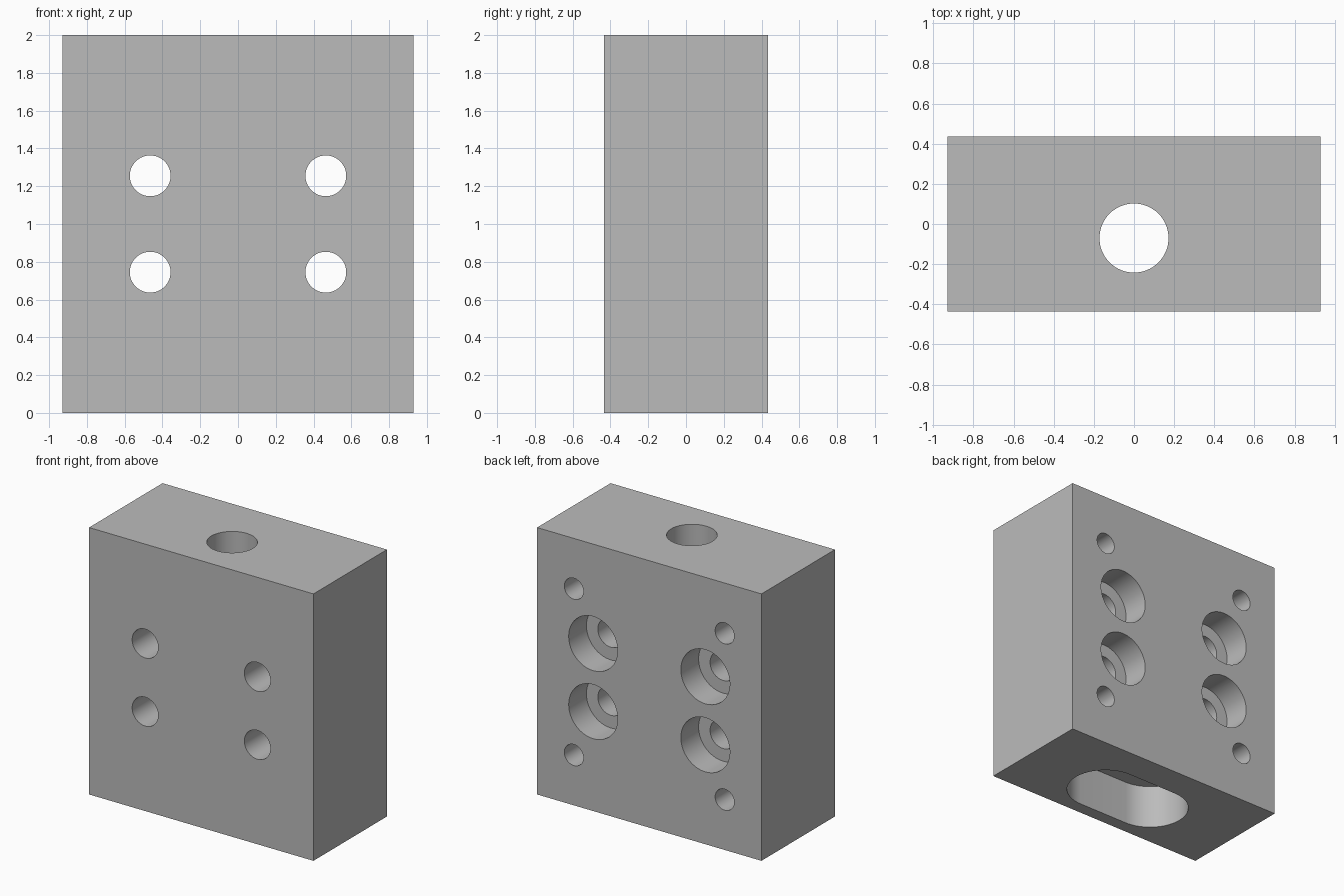
import bpy, bmesh, math
from mathutils import Vector

old = bpy.data.objects.get("Cube")
if old:
    bpy.data.objects.remove(old, do_unlink=True)

WIDTH, DEPTH, HEIGHT = 1.86, 0.87, 2.0
BACK = DEPTH / 2
BORE_Y = -0.07      # the vertical passage sits slightly toward the front
OVER = 0.1          # cutters overshoot open faces

grey = bpy.data.materials.new("machined grey")
grey.use_nodes = True
colour = (0.5, 0.5, 0.5, 1)
grey.diffuse_color = colour
grey.node_tree.nodes["Principled BSDF"].inputs["Base Color"].default_value = colour


def prism(name, start, direction, length, radius, half_straight=0.0, steps=32):
    """Round or slotted prism (slot runs along x), extruded from start."""
    start, direction = Vector(start), Vector(direction)
    u = Vector((1, 0, 0))
    v = direction.cross(u)
    bm = bmesh.new()
    ring = []
    for side in (1, -1):
        for i in range(steps + (half_straight > 0)):
            angle = math.pi * i / steps - side * math.pi / 2
            offset = u * (radius * math.cos(angle) + side * half_straight)
            ring.append(bm.verts.new(start + offset + v * radius * math.sin(angle)))
    face = bm.faces.new(ring)
    extruded = bmesh.ops.extrude_face_region(bm, geom=[face])["geom"]
    moved = [g for g in extruded if isinstance(g, bmesh.types.BMVert)]
    bmesh.ops.translate(bm, verts=moved, vec=direction * length)
    bmesh.ops.recalc_face_normals(bm, faces=bm.faces)
    mesh = bpy.data.meshes.new(name)
    bm.to_mesh(mesh)
    bm.free()
    mesh.materials.append(grey)
    cutter = bpy.data.objects.new(name, mesh)
    bpy.context.collection.objects.link(cutter)
    cutter.hide_render = True
    return cutter


# Solid block
bpy.ops.mesh.primitive_cube_add(size=1, location=(0, 0, HEIGHT / 2))
block = bpy.context.object
block.name = "mounting_block"
block.scale = (WIDTH, DEPTH, HEIGHT)
bpy.ops.object.transform_apply(location=True, rotation=False, scale=True)
block.data.materials.append(grey)

# Vertical passage and the slotted pocket underneath
up, front = (0, 0, 1), (0, -1, 0)
cutters = [
    prism("passage", (0, BORE_Y, -OVER), up, HEIGHT + 2 * OVER, 0.172),
    prism("bottom_slot", (0, BORE_Y, -OVER), up, 0.33 + OVER, 0.27, 0.206),
]

# Four counterbored bolt holes and four blind holes, all from the back
for sx in (-1, 1):
    for sz in (-1, 1):
        bolt = (sx * 0.465, BACK + OVER, 1 + sz * 0.255)
        blind = (sx * 0.625, BACK + OVER, 1 + sz * 0.623)
        cutters += [
            prism("bolt_hole", bolt, front, DEPTH + 2 * OVER, 0.108),
            prism("counterbore", bolt, front, 0.21 + OVER, 0.203),
            prism("blind_hole", blind, front, 0.4 + OVER, 0.079),
        ]

# Cut each opening, then discard its cutter
bpy.context.view_layer.objects.active = block
for cutter in cutters:
    cut = block.modifiers.new(cutter.name, "BOOLEAN")
    cut.operation = "DIFFERENCE"
    cut.solver = "EXACT"
    cut.object = cutter
    bpy.ops.object.modifier_apply(modifier=cut.name)
    bpy.data.objects.remove(cutter, do_unlink=True)

# Smooth hole walls with sharp rims
bpy.ops.object.select_all(action="DESELECT")
block.select_set(True)
bpy.ops.object.shade_smooth_by_angle(angle=math.radians(30))
